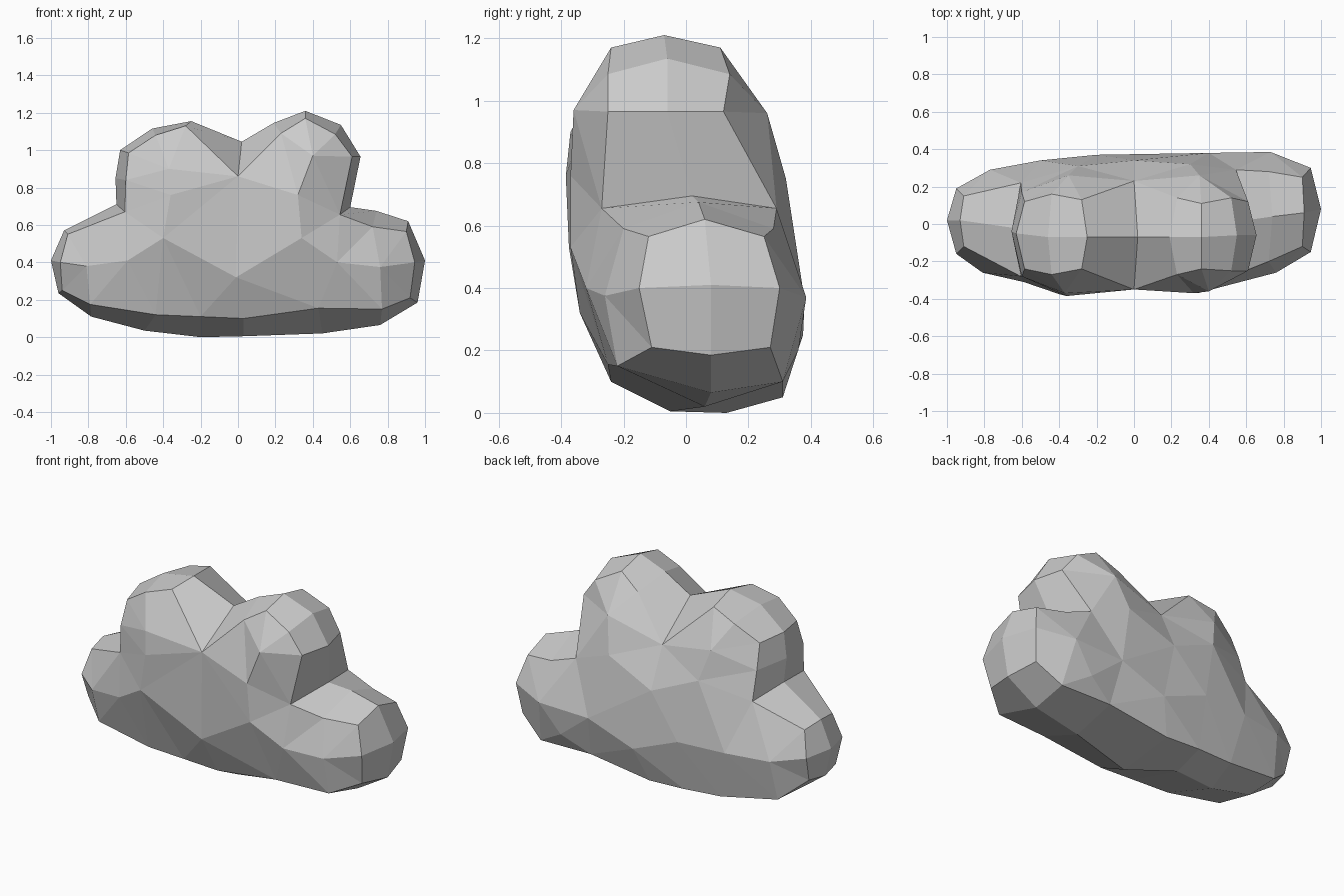
import bpy, bmesh
from mathutils import Vector
from mathutils.geometry import delaunay_2d_cdt

# Outer contour of the cloud: x, y, z
CONTOUR = [
    (-.5, .06, .035), (-.2, .13, 0), (.03, -.05, .005), (.45, .06, .02),
    (.76, .08, .065), (.96, .08, .185), (1, .08, .41), (.91, .06, .62),
    (.74, .04, .675), (.6, .02, .695), (.655, -.06, .965), (.55, -.06, 1.135),
    (.36, -.07, 1.21), (.19, -.07, 1.145), (.02, -.07, 1.045), (-.25, -.07, 1.155),
    (-.46, -.07, 1.115), (-.63, -.05, 1.0), (-.655, -.04, .85), (-.65, -.02, .71),
    (-.93, .02, .57), (-1, .02, .41), (-.96, .02, .235), (-.785, .04, .11)]

# Rims where the side band meets the broad faces: x, z, front y, back y
RIM = [
    (-.44, .12, -.24, .29), (-.2, .11, -.24, .31), (.03, .10, -.24, .31),
    (.43, .155, -.25, .31), (.77, .15, -.22, .31), (.92, .21, -.11, .27),
    (.945, .40, -.15, .30), (.90, .565, -.12, .25), (.72, .59, -.2, .28),
    (.545, .655, -.27, .29), (.61, .965, -.25, .12), (.52, 1.085, -.25, .14),
    (.36, 1.17, -.24, .11), (.23, 1.09, -.27, .14), (0, .86, -.35, .23),
    (-.28, 1.13, -.24, .13), (-.44, 1.08, -.27, .16), (-.585, .985, -.24, .12),
    (-.6, .84, -.28, .17), (-.605, .67, -.28, .22), (-.91, .55, -.12, .15),
    (-.95, .40, -.16, .19), (-.94, .25, -.11, .15), (-.79, .175, -.22, .24)]

# Facet corners on the broad faces: x, y, z
FRONT = [(-.36, -.385, .76), (-.4, -.375, .53), (-.01, -.34, .32), (.34, -.37, .53),
         (.32, -.37, .76), (-.37, -.37, .9), (.40, -.36, .97), (-.59, -.31, .41),
         (-.81, -.26, .38), (.53, -.32, .40), (.76, -.26, .375)]
BACK = [(.73, .385, .37), (.4, .38, .36), (.1, .375, .25), (-.2, .37, .37),
        (-.5, .34, .37), (-.77, .29, .37), (.3, .32, .75), (-.3, .31, .75),
        (.35, .26, .96), (-.35, .26, .93), (0, .34, .62), (.6, .36, .2)]

bm = bmesh.new()
contour = [bm.verts.new(p) for p in CONTOUR]
n = len(contour)


def build_side(rim_points, inner_points):
    """Side band from contour to rim, then a faceted face across the rim."""
    verts = [bm.verts.new(p) for p in rim_points + inner_points]
    for i in range(n):
        j = (i + 1) % n
        bm.faces.new((contour[i], contour[j], verts[j], verts[i]))
    flat = [Vector((v.co.x, v.co.z)) for v in verts]
    edges = [(i, (i + 1) % n) for i in range(n)]
    result = delaunay_2d_cdt(flat, edges, [], 1, 1e-5)
    faces, source = result[2], result[3]
    for f in faces:
        bm.faces.new([verts[source[k][0]] for k in f])


build_side([(x, yf, z) for x, z, yf, yb in RIM], FRONT)
build_side([(x, yb, z - .05 if z < .2 else z) for x, z, yf, yb in RIM], BACK)
bmesh.ops.recalc_face_normals(bm, faces=bm.faces[:])

mesh = bpy.data.meshes.new("cloud")
bm.to_mesh(mesh)
bm.free()
grey = bpy.data.materials.new("pale grey")
grey.diffuse_color = (.6, .6, .6, 1)
mesh.materials.append(grey)
cloud = bpy.data.objects.new("cloud", mesh)
bpy.context.collection.objects.link(cloud)
